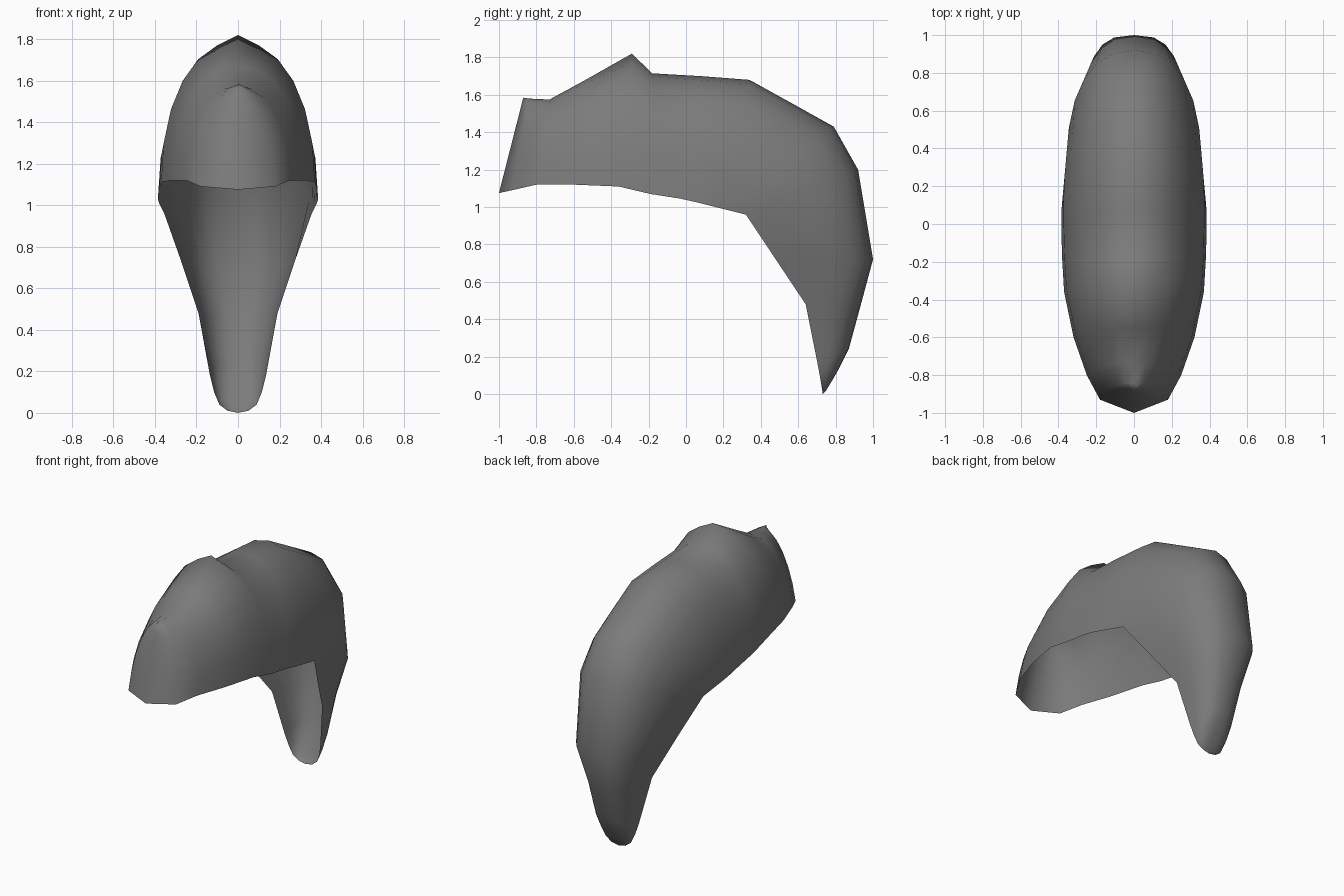
import bpy, bmesh
from math import sin, cos, pi

if "Cube" in bpy.data.objects:
    bpy.data.objects.remove(bpy.data.objects["Cube"])

mat = bpy.data.materials.new("dark_grey")
mat.use_nodes = True
grey = (0.2, 0.2, 0.2, 1)
mat.diffuse_color = grey
mat.node_tree.nodes["Principled BSDF"].inputs["Base Color"].default_value = grey

# Ribs from the front to the tail tip: crest (y, z), rim (x, y, z),
# and roundness (1 is elliptic, lower is squarer)
ribs = [
    ((-.87, 1.585), (0, -1, 1.075), 1),
    ((-.84, 1.58), (.18, -.93, 1.09), 1),
    ((-.73, 1.575), (.25, -.80, 1.12), .97),
    ((-.55, 1.673), (.32, -.60, 1.12), .95),
    ((-.29, 1.79), (.37, -.36, 1.11), .95),
    ((-.18, 1.715), (.38, -.19, 1.07), .95),
    ((.08, 1.70), (.385, -.03, 1.045), .95),
    ((.34, 1.68), (.385, .06, 1.025), .95),
    ((.60, 1.536), (.38, .12, 1.01), .95),
    ((.79, 1.43), (.37, .20, .99), .95),
    ((.92, 1.20), (.355, .32, .96), .85),
    ((1.0, .72), (.27, .48, .72), .7),
    ((.93, .46), (.19, .64, .48), .8),
    ((.87, .24), (.135, .70, .18), .8),
    ((.82, .14), (.115, .715, .10), .8),
    ((.78, .07), (.09, .725, .04), .8),
    ((.75, .02), (.05, .73, .01), .8),
    ((.73, 0), (0, .73, 0), 1),
]
PEAK_RIB, SIDE = 4, 6


def rib_point(crest, rim, power, j):
    """Point j steps from the crest; negative j is the mirrored side."""
    a = abs(j) / SIDE * pi / 2
    across = sin(a) ** power
    up = 0 if abs(j) == SIDE else cos(a) ** power
    x = rim[0] * across * (1 if j > 0 else -1)
    return (x, rim[1] + (crest[0] - rim[1]) * up, rim[2] + (crest[1] - rim[2]) * up)


# Open shell lofted through the ribs
bm = bmesh.new()
rows = [[bm.verts.new(rib_point(*rib, j)) for j in range(-SIDE, SIDE + 1)] for rib in ribs]
for a, b in zip(rows, rows[1:]):
    for j in range(2 * SIDE):
        bm.faces.new((a[j], a[j + 1], b[j + 1], b[j]))

# Raised point on the crest
rows[PEAK_RIB][SIDE].co.z = 1.82

bmesh.ops.remove_doubles(bm, verts=bm.verts[:], dist=0.001)
for f in bm.faces:
    f.smooth = True
mesh = bpy.data.meshes.new("hair_shell")
bm.to_mesh(mesh)
bm.free()
mesh.materials.append(mat)
shell = bpy.data.objects.new("hair_shell", mesh)
bpy.context.collection.objects.link(shell)
